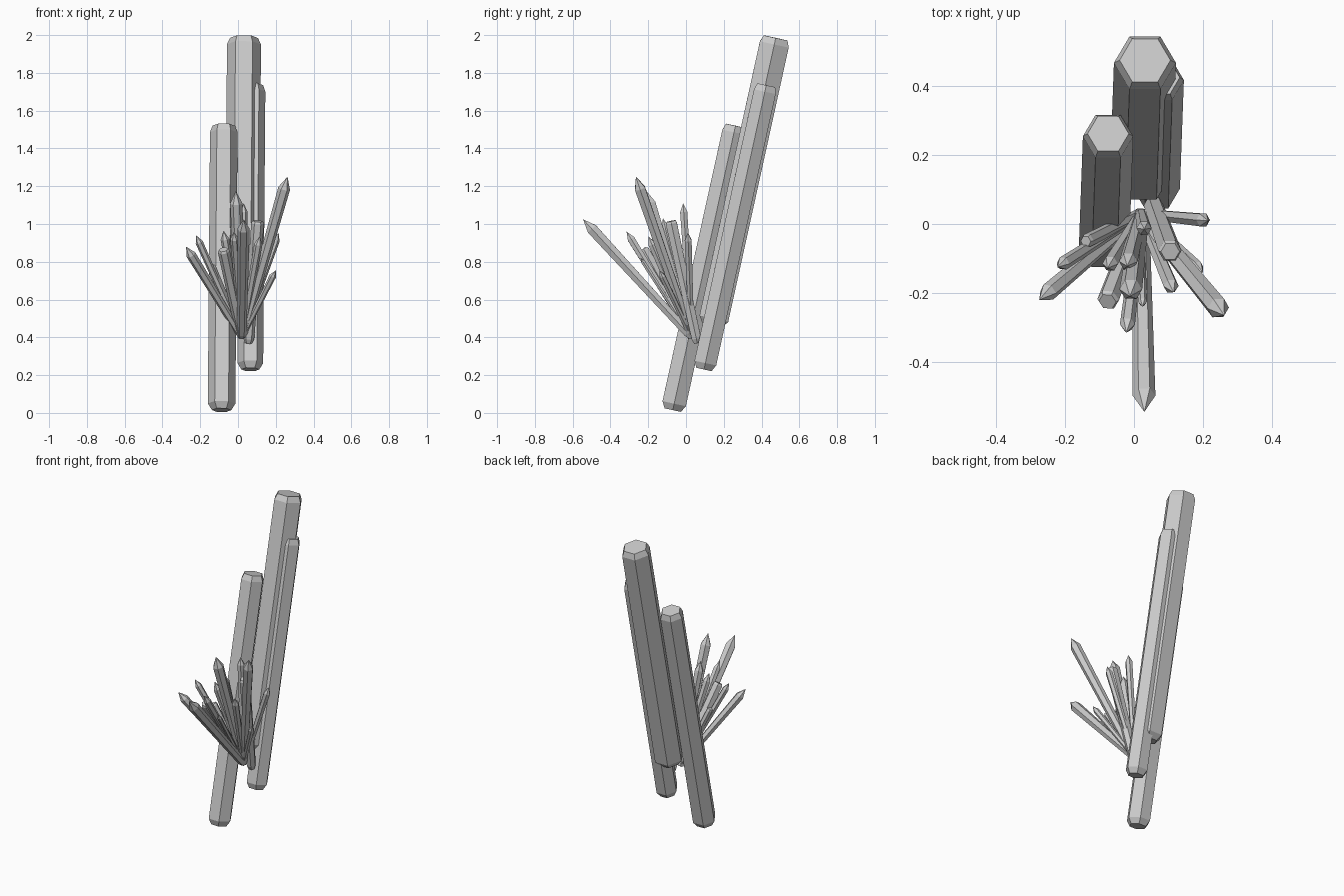
import bpy, bmesh, math
from mathutils import Vector

if "Cube" in bpy.data.objects:
    bpy.data.objects.remove(bpy.data.objects["Cube"])


def crystal(name, base, tip, rings):
    """Six-sided crystal from base to tip; rings are (distance along axis, radius)."""
    base, tip = Vector(base), Vector(tip)
    turn = Vector((0, 0, 1)).rotation_difference(tip - base)
    bm = bmesh.new()
    loops = []
    for d, r in rings:
        pts = [Vector((r * math.cos(i * math.pi / 3), r * math.sin(i * math.pi / 3), d))
               for i in range(6)] if r > 0 else [Vector((0, 0, d))]
        loops.append([bm.verts.new(base + turn @ p) for p in pts])
    for a, b in zip(loops, loops[1:]):
        for i in range(6):
            j = (i + 1) % 6
            if len(b) == 1:
                bm.faces.new((a[i], a[j], b[0]))
            else:
                bm.faces.new((a[i], a[j], b[j], b[i]))
    bm.faces.new(loops[0][::-1])
    if len(loops[-1]) == 6:
        bm.faces.new(loops[-1])
    bmesh.ops.recalc_face_normals(bm, faces=bm.faces)
    mesh = bpy.data.meshes.new(name)
    bm.to_mesh(mesh)
    bm.free()
    bpy.context.collection.objects.link(bpy.data.objects.new(name, mesh))


# Three parallel columns with chamfered ends: base, tip, radius
columns = [
    ((0.02, 0.14, 0.465), (0.032, 0.475, 1.985), 0.09),
    ((-0.087, -0.07, 0.015), (-0.075, 0.262, 1.52), 0.073),
    ((0.065, 0.095, 0.23), (0.077, 0.425, 1.735), 0.068),
]
for n, (base, tip, r) in enumerate(columns, 1):
    length = (Vector(tip) - Vector(base)).length
    crystal(f"column_crystal_{n}", base, tip,
            [(0, r * 0.7), (0.035, r), (length - 0.035, r), (length, r * 0.82)])

# Fan of small pointed crystals spreading forward: tip, radius
ROOT = (0.02, 0.03, 0.4)
pointed = [
    ((0.03, -0.545, 1.025), 0.033),
    ((0.262, -0.265, 1.25), 0.032),
    ((-0.275, -0.22, 0.88), 0.026),
    ((-0.222, -0.125, 0.94), 0.02),
    ((0.215, 0.01, 0.955), 0.021),
    ((0.115, -0.198, 0.935), 0.022),
    ((-0.012, -0.21, 1.175), 0.033),
    ((-0.022, -0.315, 0.96), 0.022),
    ((-0.077, -0.128, 0.965), 0.023),
    ((-0.02, -0.122, 1.03), 0.027),
    ((0.03, -0.015, 1.11), 0.022),
    ((0.2, -0.14, 0.755), 0.018),
    ((0.025, -0.24, 0.82), 0.013),
]
for n, (tip, r) in enumerate(pointed, 1):
    length = (Vector(tip) - Vector(ROOT)).length
    crystal(f"pointed_crystal_{n}", ROOT, tip,
            [(0, r * 0.5), (0.03, r * 0.75), (length - 2.1 * r, r), (length, 0)])

# Small blunt crystals in the fan: base, tip, radius
blunt = [
    ((0.055, 0.06, 0.37), (0.105, -0.08, 1.015), 0.034),
    (ROOT, (-0.077, -0.225, 0.865), 0.032),
    (ROOT, (-0.14, -0.05, 0.78), 0.02),
]
for n, (base, tip, r) in enumerate(blunt, 1):
    length = (Vector(tip) - Vector(base)).length
    crystal(f"blunt_crystal_{n}", base, tip,
            [(0, r * 0.6), (0.025, r * 0.85), (length - 0.012, r), (length, r * 0.8)])
